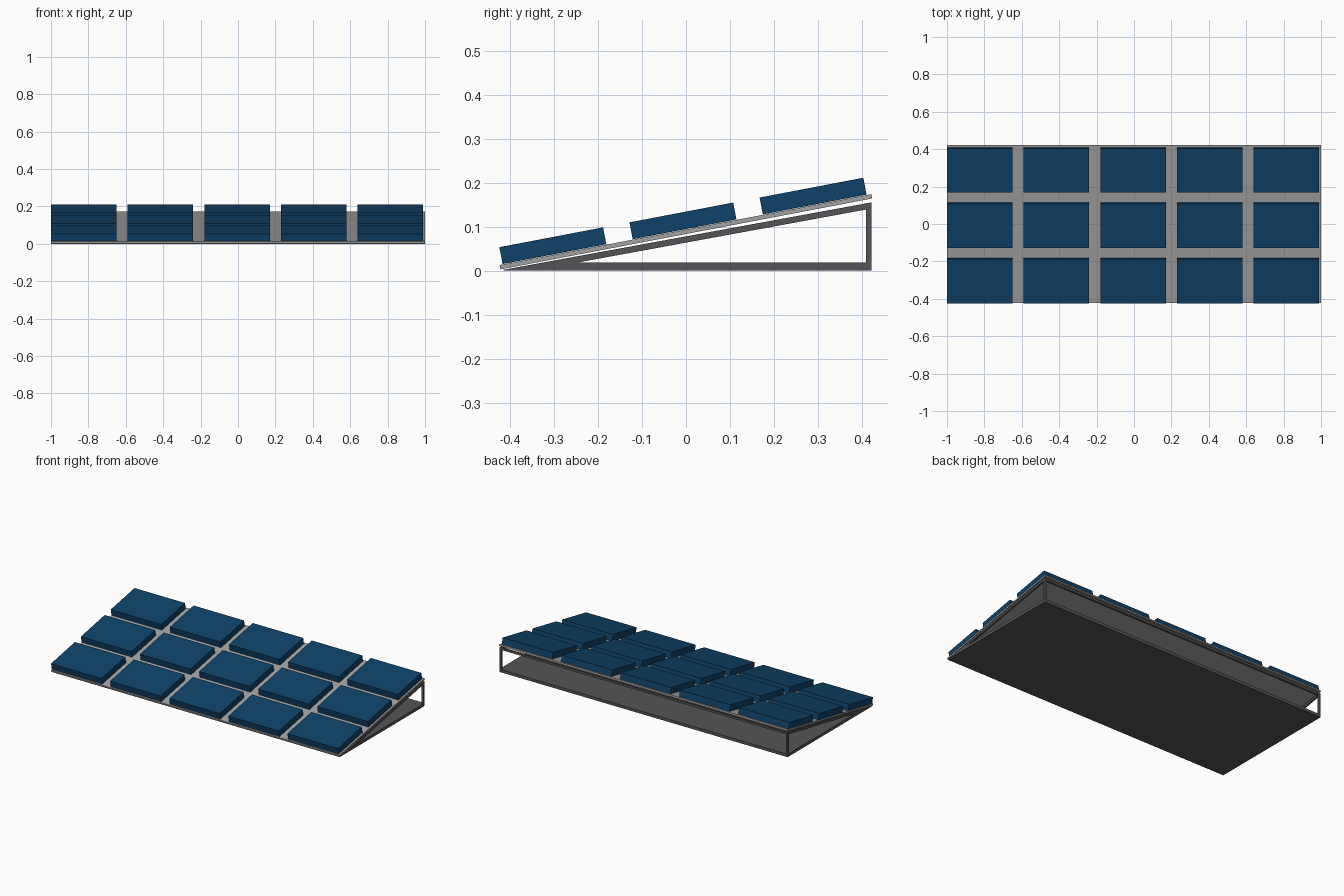
import bpy, bmesh, math
from mathutils import Matrix

if "Cube" in bpy.data.objects:
    bpy.data.objects.remove(bpy.data.objects["Cube"])

TILT = math.radians(10.8)
SLOPE = Matrix.Translation((0, -0.417, 0.016)) @ Matrix.Rotation(TILT, 4, 'X')
R = 0.012  # rail width


def material(name, color):
    m = bpy.data.materials.new(name)
    m.diffuse_color = (*color, 1)
    m.use_nodes = True
    m.node_tree.nodes["Principled BSDF"].inputs["Base Color"].default_value = m.diffuse_color
    return m


BLUE = material("panel_blue", (0.005, 0.053, 0.14))
DARK = material("frame_dark_grey", (0.09, 0.09, 0.095))
LIGHT = material("sheet_grey", (0.36, 0.36, 0.36))


def prism(name, profile, x0, x1, mat, matrix=Matrix()):
    """Extrude a (y, z) profile from x0 to x1."""
    bm = bmesh.new()
    face = bm.faces.new([bm.verts.new((x0, y, z)) for y, z in profile])
    ext = bmesh.ops.extrude_face_region(bm, geom=[face])
    verts = [g for g in ext["geom"] if isinstance(g, bmesh.types.BMVert)]
    bmesh.ops.translate(bm, verts=verts, vec=(x1 - x0, 0, 0))
    bmesh.ops.recalc_face_normals(bm, faces=bm.faces)
    bm.transform(matrix)
    me = bpy.data.meshes.new(name)
    bm.to_mesh(me)
    bm.free()
    me.materials.append(mat)
    ob = bpy.data.objects.new(name, me)
    bpy.context.collection.objects.link(ob)
    return ob


def rect(y0, y1, z0, z1):
    return [(y0, z0), (y1, z0), (y1, z1), (y0, z1)]


# Floor of the stand, tapering to the front edge
prism("base_floor", [(-0.42, 0), (0.421, 0), (0.421, 0.018), (-0.325, 0.018)],
      -1, 1, DARK)

# Sloped end rails and back posts
for side, x in (("left", -1), ("right", 1 - R)):
    prism(side + "_slope_rail",
          [(-0.42, 0.001), (-0.33, 0.003), (0.421, 0.141), (0.421, 0.155)],
          x, x + R, DARK)
    prism(side + "_back_post", rect(0.409, 0.421, 0.0, 0.15), x, x + R, DARK)

# Rail along the top of the open back
prism("back_top_rail", [(0.409, 0.139), (0.421, 0.141), (0.421, 0.155), (0.409, 0.153)],
      -1, 1, DARK)

# Tilted mounting sheet
prism("mounting_sheet", rect(-0.007, 0.853, -0.012, -0.002), -1, 1, LIGHT, SLOPE)

# Grid of panels, 3 rows of 5
for row in range(3):
    for col in range(5):
        s, x = row * 0.301, -1 + col * 0.41
        prism(f"panel_{row + 1}_{col + 1}", rect(s, s + 0.24, -0.001, 0.038),
              x, x + 0.35, BLUE, SLOPE)
